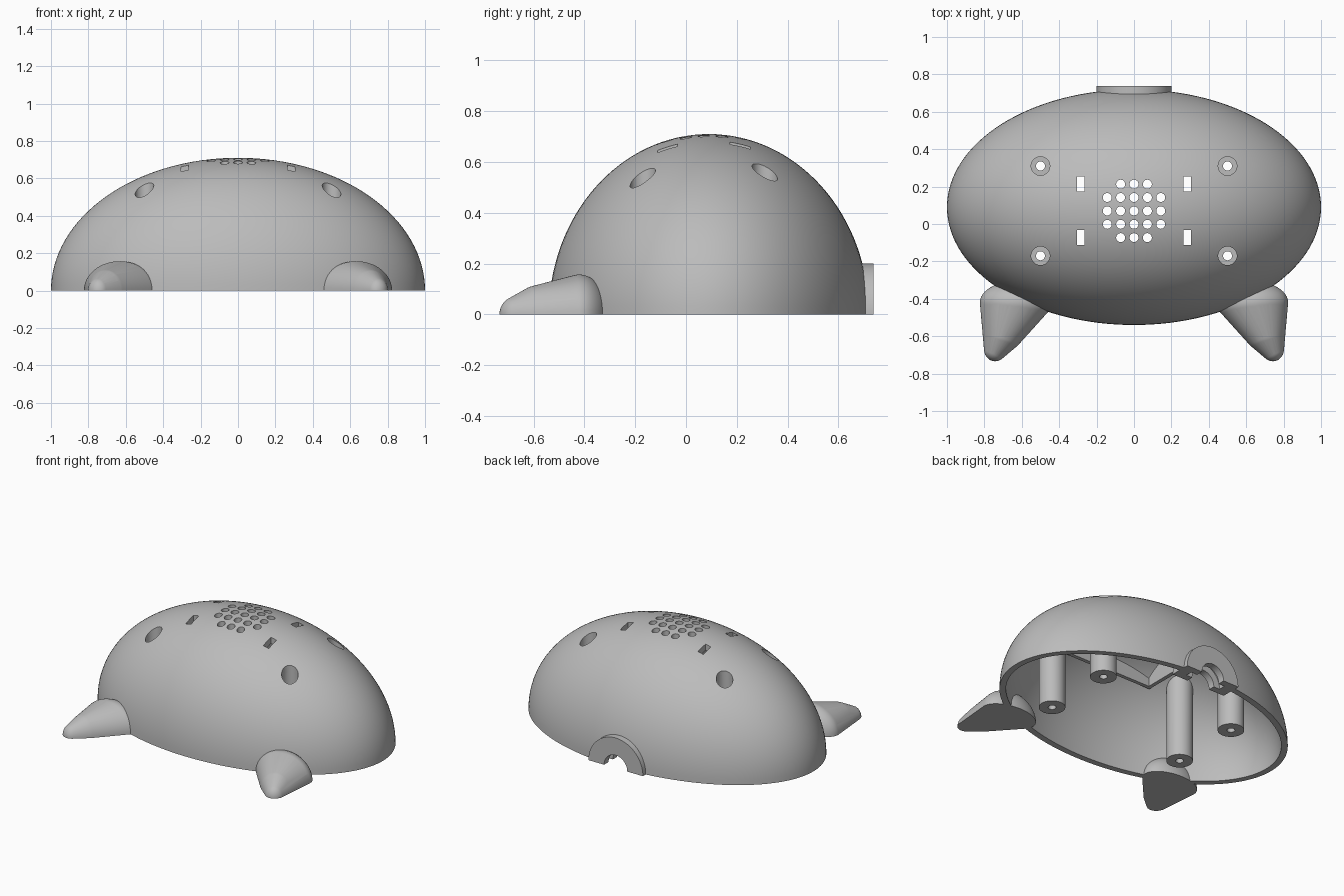
import bpy, bmesh, math
from mathutils import Matrix, Vector

if "Cube" in bpy.data.objects:
    bpy.data.objects.remove(bpy.data.objects["Cube"])

GREY = (0.5, 0.5, 0.5, 1)
mat = bpy.data.materials.new("plain grey")
mat.use_nodes = True
mat.diffuse_color = GREY
mat.node_tree.nodes["Principled BSDF"].inputs["Base Color"].default_value = GREY

CENTRE = Vector((0, 0.09, 0))
OUTER = Vector((1, 0.63, 0.71))
WALL = 0.04
MID_Y = 0.07  # centre of the board layout


def place(bm, loc, scale, verts):
    bmesh.ops.transform(bm, matrix=Matrix.LocRotScale(loc, None, scale), verts=verts)


def ellipsoid(bm, loc, radii, u=32, v=16):
    verts = bmesh.ops.create_uvsphere(bm, u_segments=u, v_segments=v, radius=1)["verts"]
    place(bm, Vector(loc), Vector(radii), verts)


def cylinder(bm, x, y, r, lo, hi, along_y=False, seg=40):
    """Upright from z=lo to hi, or lying from y=lo to hi."""
    verts = bmesh.ops.create_cone(bm, cap_ends=True, segments=seg, radius1=r,
                                  radius2=r, depth=hi - lo)["verts"]
    m = Matrix.Translation((x, y, (lo + hi) / 2))
    if along_y:
        m = Matrix.Translation((x, (lo + hi) / 2, 0)) @ Matrix.Rotation(math.pi / 2, 4, "X")
    bmesh.ops.transform(bm, matrix=m, verts=verts)


def box(bm, loc, size):
    verts = bmesh.ops.create_cube(bm, size=1)["verts"]
    place(bm, Vector(loc), Vector(size), verts)


def cut_flat(bm):
    """Trim below the ground and close the base."""
    geom = bm.verts[:] + bm.edges[:] + bm.faces[:]
    bmesh.ops.bisect_plane(bm, geom=geom, plane_co=(0, 0, 0), plane_no=(0, 0, 1),
                           dist=1e-5, clear_inner=True)
    bmesh.ops.holes_fill(bm, edges=[e for e in bm.edges if e.is_boundary], sides=0)


def make(name, bm):
    bmesh.ops.recalc_face_normals(bm, faces=bm.faces)
    mesh = bpy.data.meshes.new(name)
    bm.to_mesh(mesh)
    bm.free()
    ob = bpy.data.objects.new(name, mesh)
    bpy.context.collection.objects.link(ob)
    mesh.materials.append(mat)
    return ob


def activate(ob):
    bpy.ops.object.select_all(action="DESELECT")
    ob.select_set(True)
    bpy.context.view_layer.objects.active = ob


def boolean(ob, cutter_bm, operation="DIFFERENCE"):
    cutter = make("cutter", cutter_bm)
    mod = ob.modifiers.new("cut", "BOOLEAN")
    mod.operation, mod.object, mod.solver = operation, cutter, "EXACT"
    activate(ob)
    bpy.ops.object.modifier_apply(modifier=mod.name)
    bpy.data.objects.remove(cutter)


def smooth(ob):
    activate(ob)
    bpy.ops.object.shade_smooth_by_angle(angle=math.radians(30))


def dome_limit():
    """Solid lying within the shell wall, used to trim inner parts."""
    bm = bmesh.new()
    ellipsoid(bm, CENTRE, OUTER - Vector((1, 1, 1)) * WALL / 2, 96, 48)
    return bm


posts = [(sx * 0.5, MID_Y + sy * 0.24) for sx in (-1, 1) for sy in (-1, 1)]


def slot_cutter():
    bm = bmesh.new()
    for sx in (-1, 1):
        for sy in (-1, 1):
            box(bm, (sx * 0.285, MID_Y + sy * 0.143, 0.7), (0.04, 0.08, 0.6))
    return bm


# Domed shell
bm = bmesh.new()
ellipsoid(bm, CENTRE, OUTER, 128, 64)
cut_flat(bm)
shell = make("shell", bm)
bm = bmesh.new()
ellipsoid(bm, CENTRE, OUTER - Vector((1, 1, 1)) * WALL, 128, 64)
boolean(shell, bm)

# Speaker-like grid of holes, slots, screw wells and cable opening
bm = bmesh.new()
for i in range(-2, 3):
    for j in range(-2, 3):
        if abs(i) + abs(j) < 4:
            cylinder(bm, i * 0.0715, MID_Y + j * 0.0715, 0.024, 0.4, 1, seg=24)
for x, y in posts:
    cylinder(bm, x, y, 0.05, 0.3, 1)
boolean(shell, bm)
boolean(shell, slot_cutter())
bm = bmesh.new()
cylinder(bm, 0, 0, 0.19, 0.4, 0.9, along_y=True, seg=64)
boolean(shell, bm)
smooth(shell)

# Screw posts with a wide well above and a narrow hole below
for n, (x, y) in enumerate(posts):
    bm = bmesh.new()
    cylinder(bm, x, y, 0.08, 0, 0.8)
    post = make(f"screw_post_{n + 1}", bm)
    boolean(post, dome_limit(), "INTERSECT")
    for r, low in ((0.05, 0.25), (0.024, -0.1)):
        bm = bmesh.new()
        cylinder(bm, x, y, r, low, 1)
        boolean(post, bm)
    smooth(post)

# Rectangular board frame under the roof
bm = bmesh.new()
box(bm, (0, MID_Y, 0.67), (0.66, 0.64, 0.4))
frame = make("board_frame", bm)
bm = bmesh.new()
box(bm, (0, MID_Y, 0.67), (0.61, 0.59, 0.8))
boolean(frame, bm)
boolean(frame, dome_limit(), "INTERSECT")
boolean(frame, slot_cutter())

# Grooved cable collar at the back
bm = bmesh.new()
cylinder(bm, 0, 0, 0.2, 0.6, 0.737, along_y=True, seg=96)
cut_flat(bm)
collar = make("cable_collar", bm)
for r, lo, hi in ((0.085, 0.4, 0.9), (0.13, 0.645, 0.69)):
    bm = bmesh.new()
    cylinder(bm, 0, 0, r, lo, hi, along_y=True, seg=64)
    boolean(collar, bm)
smooth(collar)

# Tapered feet, each a hull around three rounded lumps
for side, name in ((1, "left_foot"), (-1, "right_foot")):
    bm = bmesh.new()
    ellipsoid(bm, (side * 0.632, -0.42, 0), (0.192, 0.115, 0.157), 48, 32)
    ellipsoid(bm, (side * 0.7, -0.59, 0), (0.105, 0.09, 0.113), 48, 32)
    ellipsoid(bm, (side * 0.742, -0.67, 0), (0.06, 0.064, 0.07), 48, 32)
    hull = bmesh.ops.convex_hull(bm, input=bm.verts[:])
    keep = {g for g in hull["geom"] if isinstance(g, bmesh.types.BMFace)}
    bmesh.ops.delete(bm, geom=[f for f in bm.faces if f not in keep], context="FACES")
    bmesh.ops.delete(bm, geom=[v for v in bm.verts if not v.link_faces], context="VERTS")
    cut_flat(bm)
    smooth(make(name, bm))
